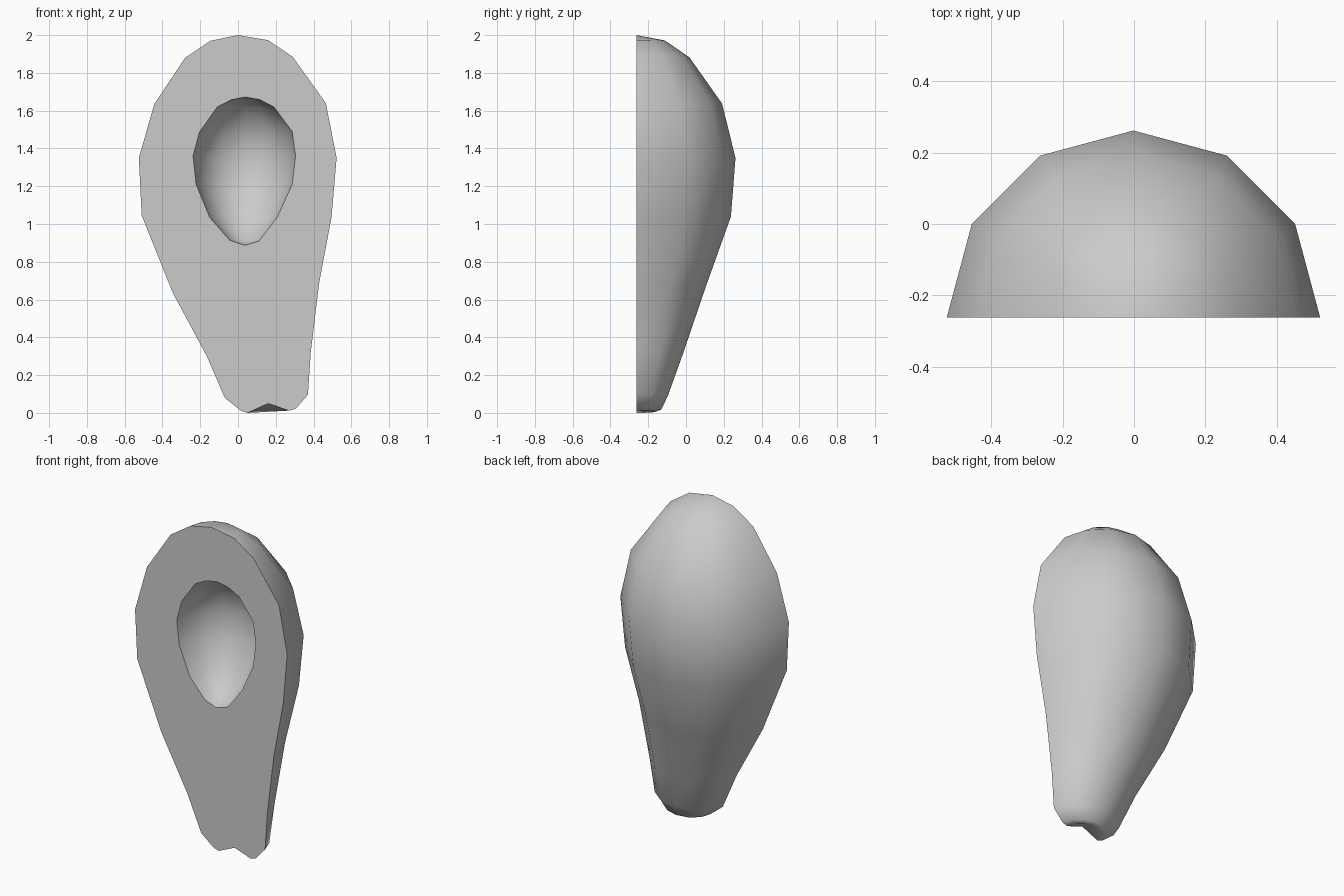
import bpy, bmesh, math

if "Cube" in bpy.data.objects:
    bpy.data.objects.remove(bpy.data.objects["Cube"])

FRONT = -0.262
SEGS = 6  # half of a 12-sided revolve


def half_lathe(bm, top, rings, bottom):
    """Back half of a lathe; rings are (left x, left z, right x, right z, depth)."""
    grid = []
    for xl, zl, xr, zr, depth in rings:
        row = []
        for i in range(SEGS + 1):
            a = math.pi * i / SEGS
            t = (1 - math.cos(a)) / 2
            row.append(bm.verts.new((xl + (xr - xl) * t,
                                     FRONT + depth * math.sin(a),
                                     zl + (zr - zl) * t)))
        grid.append(row)
    for a, b in zip(grid, grid[1:]):
        for i in range(SEGS):
            bm.faces.new((a[i], a[i + 1], b[i + 1], b[i]))
    for (x, z), row in ((top, grid[0]), (bottom, grid[-1])):
        pole = bm.verts.new((x, FRONT, z))
        for i in range(SEGS):
            bm.faces.new((pole, row[i], row[i + 1]))


bm = bmesh.new()

# Outer skin, leaning to the right at the narrow end, with a stem dimple
half_lathe(bm, (0, 2.0), [
    (-0.145, 1.97, 0.16, 1.973, 0.15),
    (-0.28, 1.88, 0.29, 1.885, 0.28),
    (-0.443, 1.635, 0.465, 1.64, 0.453),
    (-0.525, 1.35, 0.522, 1.35, 0.524),
    (-0.51, 1.045, 0.495, 1.035, 0.50),
    (-0.345, 0.635, 0.43, 0.69, 0.365),
    (-0.165, 0.30, 0.385, 0.32, 0.245),
    (-0.07, 0.08, 0.37, 0.095, 0.165),
    (0.015, 0.012, 0.305, 0.022, 0.13),
    (0.05, 0.0, 0.27, 0.012, 0.10),
], (0.16, 0.05))

# Stone hollow
half_lathe(bm, (0.04, 1.672), [
    (-0.035, 1.658, 0.115, 1.658, 0.075),
    (-0.11, 1.62, 0.19, 1.62, 0.15),
    (-0.205, 1.485, 0.287, 1.49, 0.245),
    (-0.238, 1.36, 0.305, 1.36, 0.27),
    (-0.222, 1.21, 0.287, 1.21, 0.255),
    (-0.15, 1.035, 0.21, 1.04, 0.18),
    (-0.045, 0.915, 0.112, 0.91, 0.08),
], (0.035, 0.887))

# Flat cut face between the two outlines
rim = [e for e in bm.edges if len(e.link_faces) == 1]
bmesh.ops.triangle_fill(bm, edges=rim, use_beauty=True, use_dissolve=False,
                        normal=(0, -1, 0))
bmesh.ops.recalc_face_normals(bm, faces=bm.faces[:])

mesh = bpy.data.meshes.new("fruit_half")
bm.to_mesh(mesh)
bm.free()
fruit = bpy.data.objects.new("fruit_half", mesh)
bpy.context.collection.objects.link(fruit)
bpy.context.view_layer.objects.active = fruit
fruit.select_set(True)
bpy.ops.object.shade_smooth_by_angle(angle=math.radians(50))
